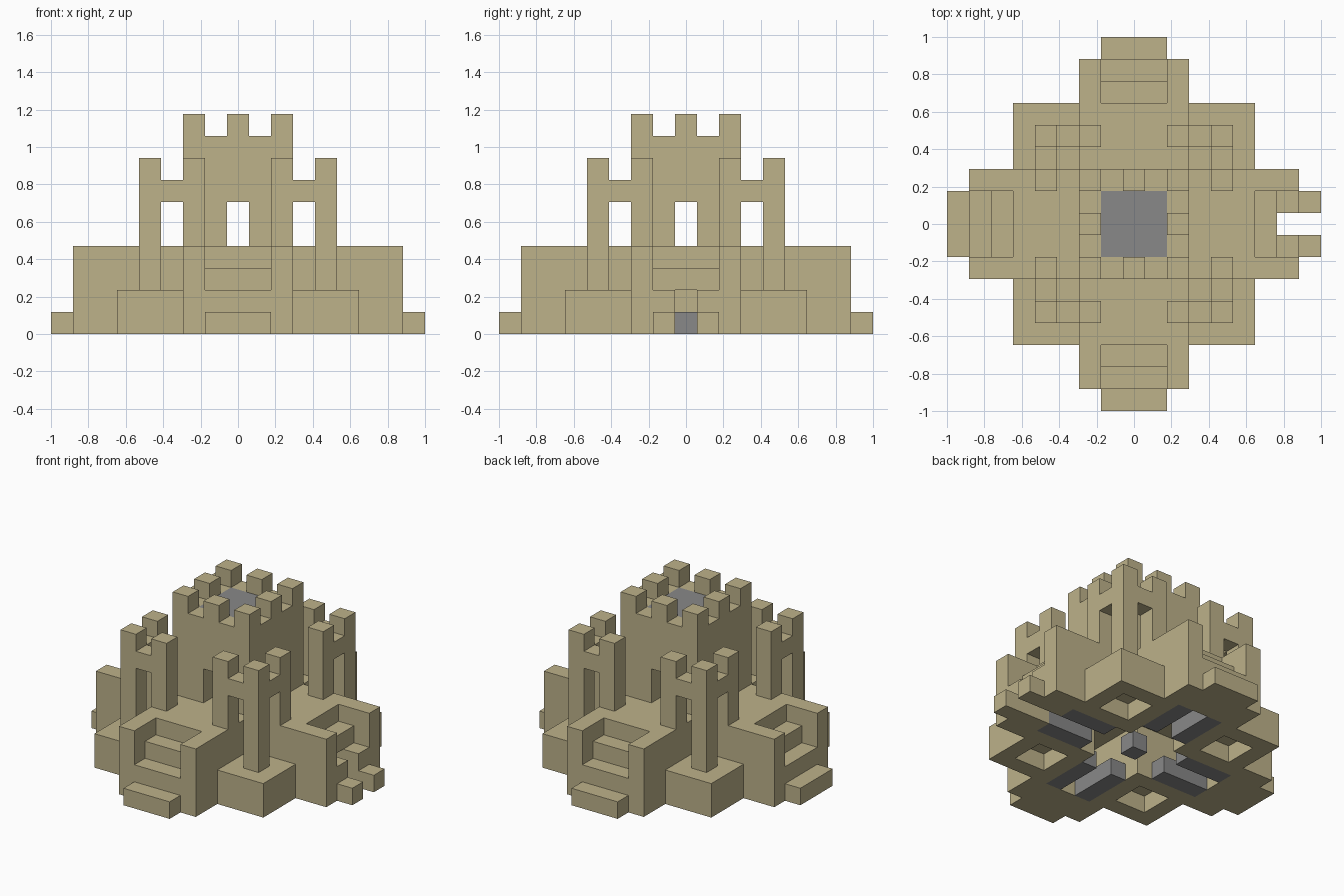
import bpy
import bmesh
from math import radians
from mathutils import Vector

cube = bpy.data.objects.get("Cube")
if cube:
    bpy.data.objects.remove(cube, do_unlink=True)

U = 2 / 17  # edge of one building block


def material(name, rgb):
    mat = bpy.data.materials.new(name)
    mat.use_nodes = True
    mat.diffuse_color = (*rgb, 1)
    mat.node_tree.nodes["Principled BSDF"].inputs["Base Color"].default_value = (*rgb, 1)
    return mat


sand = material("sandstone", (0.51, 0.445, 0.255))
grey = material("grey_stone", (0.246, 0.246, 0.246))


def box(x0, x1, y0, y1, z0, z1):
    """Blocks from x0..x1 and y0..y1 inclusive, heights z0 up to z1."""
    return {(x, y, z) for x in range(x0, x1 + 1)
            for y in range(y0, y1 + 1) for z in range(z0, z1)}


def turned(cells):
    """Repeat blocks on all four sides."""
    result = set()
    for x, y, z in cells:
        result |= {(x, y, z), (-y, x, z), (-x, -y, z), (y, -x, z)}
    return result


# Cross-shaped hall, hollow inside, with a terrace on top
hall = box(-7, 7, -2, 2, 0, 4) | box(-2, 2, -7, 7, 0, 4)
hall -= box(-5, 5, -1, 1, 0, 3) | box(-1, 1, -5, 5, 0, 3)
hall -= turned(box(6, 7, -1, 1, 0, 4))

# Stairs on every side, with a doorway cut through one of them
stairs = turned(box(6, 6, -1, 1, 0, 3) | box(7, 7, -1, 1, 0, 2) | box(8, 8, -1, 1, 0, 1))
stairs -= box(7, 8, 0, 0, 0, 3) | box(6, 6, 0, 0, 0, 2)

# Low corner bastions, hollow underneath
bastions = turned(box(3, 5, 3, 5, 0, 2) - box(3, 4, 3, 4, 0, 1))

# Corner towers: three posts joined by bridges
towers = turned(box(4, 4, 4, 4, 2, 8) | box(2, 2, 4, 4, 4, 8) | box(4, 4, 2, 2, 4, 8)
                | box(3, 3, 4, 4, 6, 7) | box(4, 4, 3, 3, 6, 7))

# Central keep with a doorway on each side and battlements
keep = box(-2, 2, -2, 2, 4, 9) - box(-1, 1, -1, 1, 4, 9)
keep -= turned(box(2, 2, 0, 0, 4, 6))
battlements = turned(box(2, 2, 2, 2, 9, 10) | box(2, 2, 0, 0, 9, 10))

# Grey roof of the keep, floor strips in the hall and a central plinth
keep_roof = box(-1, 1, -1, 1, 8, 9)
floor_strips = turned(box(3, 5, 1, 1, 0, 1) | box(3, 5, -1, -1, 0, 1))
plinth = box(0, 0, 0, 0, 0, 1)

parts = [
    ("hall", hall, sand), ("stairs", stairs, sand), ("corner_bastions", bastions, sand),
    ("corner_towers", towers, sand), ("keep", keep, sand),
    ("battlements", battlements, sand), ("keep_roof", keep_roof, grey),
    ("floor_strips", floor_strips, grey), ("plinth", plinth, grey),
]
solid = set().union(*(cells for _, cells, _ in parts))


def build(name, cells, mat):
    """Skin a set of blocks, leaving out faces hidden by other blocks."""
    bm = bmesh.new()
    for cell in sorted(cells):
        centre = Vector(cell) + Vector((0, 0, 0.5))
        for axis in range(3):
            for sign in (-1, 1):
                n = Vector((0, 0, 0))
                n[axis] = sign
                if tuple(int(c + d) for c, d in zip(cell, n)) in solid:
                    continue
                a = Vector((0, 0, 0))
                a[(axis + 1) % 3] = 0.5
                b = n.cross(a)
                mid = centre + n * 0.5
                corners = (mid - a - b, mid + a - b, mid + a + b, mid - a + b)
                bm.faces.new([bm.verts.new(c * U) for c in corners])
    bmesh.ops.remove_doubles(bm, verts=bm.verts, dist=0.001)
    bmesh.ops.dissolve_limit(bm, angle_limit=radians(1), verts=bm.verts, edges=bm.edges)
    mesh = bpy.data.meshes.new(name)
    bm.to_mesh(mesh)
    bm.free()
    mesh.materials.append(mat)
    bpy.context.scene.collection.objects.link(bpy.data.objects.new(name, mesh))


for part in parts:
    build(*part)
